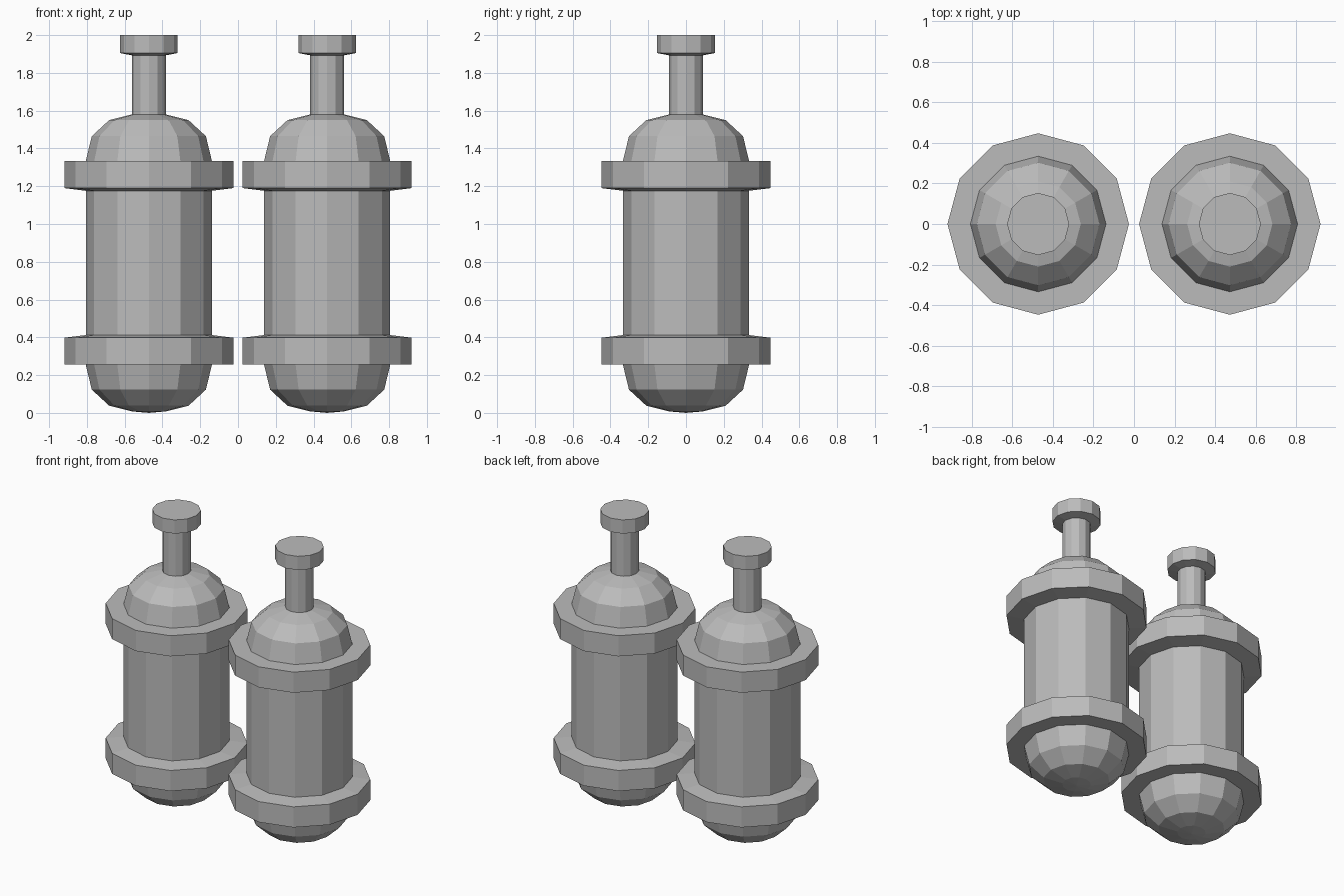
import bpy
import bmesh
from math import tau
from mathutils import Matrix, Vector

SIDES = 12
SPACING = 0.472
BODY_R, BAND_R, STEM_R, CAP_R = 0.334, 0.447, 0.09, 0.153
LOW_BAND, HIGH_BAND = 0.255, 1.333
BAND_H, BEVEL = 0.143, 0.014

default = bpy.data.objects.get("Cube")
if default:
    bpy.data.objects.remove(default, do_unlink=True)

metal = bpy.data.materials.new("grey_metal")
metal.use_nodes = True
grey = (0.5, 0.5, 0.5, 1.0)
metal.diffuse_color = grey
metal.node_tree.nodes["Principled BSDF"].inputs["Base Color"].default_value = grey


def lathe(name, profile, x, closed=False):
    """Spin a (radius, height) profile into a flat-faced solid."""
    bm = bmesh.new()
    verts = [bm.verts.new((r, 0, z)) for r, z in profile]
    pairs = list(zip(verts, verts[1:]))
    if closed:
        pairs.append((verts[-1], verts[0]))
    edges = [bm.edges.new(p) for p in pairs]
    bmesh.ops.spin(bm, geom=verts + edges, cent=(0, 0, 0), axis=(0, 0, 1),
                   angle=tau, steps=SIDES, use_duplicate=False)
    bmesh.ops.remove_doubles(bm, verts=bm.verts, dist=0.0005)
    bmesh.ops.recalc_face_normals(bm, faces=bm.faces)
    mesh = bpy.data.meshes.new(name)
    bm.to_mesh(mesh)
    bm.free()
    mesh.materials.append(metal)
    obj = bpy.data.objects.new(name, mesh)
    obj.location.x = x
    bpy.context.collection.objects.link(obj)
    return obj


# Rounded end: radius and distance from the cylinder's edge, rim to pole
dome = [(BODY_R, 0), (0.302, 0.132), (0.21, 0.217), (STEM_R, 0.247), (0, 0.255)]
tank = [(r, LOW_BAND - h) for r, h in reversed(dome)]
tank += [(r, HIGH_BAND + h) for r, h in dome]


def band(flat_z, direction):
    """Collar with a flat outer face and a slightly sloped inner face."""
    edge = flat_z + direction * BAND_H
    return [(BODY_R, flat_z), (BAND_R, flat_z), (BAND_R, edge),
            (BODY_R, edge + direction * BEVEL)]


# Stem and its wider cap
valve = [(0, 1.57), (STEM_R, 1.57), (STEM_R, 1.893), (CAP_R, 1.905),
         (CAP_R, 2.0), (0, 2.0)]

for side, x in (("left", SPACING), ("right", -SPACING)):
    lathe(f"{side}_tank", tank, x)
    lathe(f"{side}_lower_band", band(LOW_BAND, 1), x, closed=True)
    lathe(f"{side}_upper_band", band(HIGH_BAND, -1), x, closed=True)
    lathe(f"{side}_valve", valve, x)
